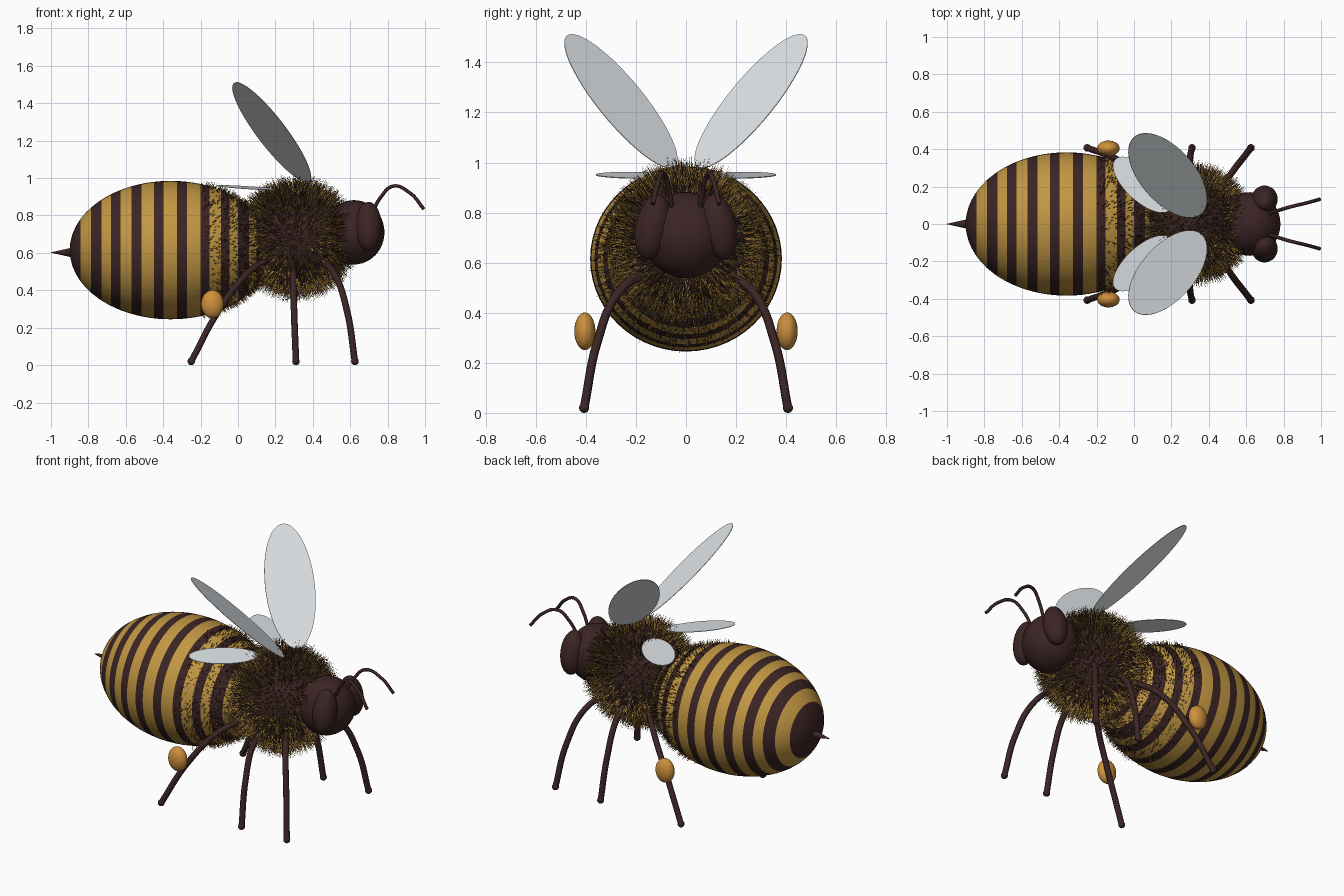
import bpy, bmesh, math, random
from mathutils import Vector, Matrix

if "Cube" in bpy.data.objects:
    bpy.data.objects.remove(bpy.data.objects["Cube"])

random.seed(4)


def material(name, rgb):
    m = bpy.data.materials.new(name)
    m.diffuse_color = (*rgb, 1)
    m.use_nodes = True
    m.node_tree.nodes["Principled BSDF"].inputs["Base Color"].default_value = m.diffuse_color
    return m


BROWN = material("dark brown", (0.045, 0.018, 0.018))
YELLOW = material("honey yellow", (0.54, 0.31, 0.055))
ORANGE = material("pollen orange", (0.62, 0.28, 0.045))
WING = material("wing grey", (0.77, 0.81, 0.84))


def finish(bm, name, mats, smooth=True, recalc=True):
    if recalc:
        bmesh.ops.recalc_face_normals(bm, faces=bm.faces)
    for f in bm.faces:
        f.smooth = smooth
    me = bpy.data.meshes.new(name)
    bm.to_mesh(me)
    bm.free()
    for m in mats:
        me.materials.append(m)
    ob = bpy.data.objects.new(name, me)
    bpy.context.collection.objects.link(ob)
    return ob


def ellipsoid(name, centre, radii, mat, tilt=0):
    bm = bmesh.new()
    bmesh.ops.create_uvsphere(bm, u_segments=40, v_segments=24, radius=1)
    bm.transform(Matrix.Translation(centre) @ Matrix.Rotation(tilt, 4, 'X') @ Matrix.Diagonal((*radii, 1)))
    return finish(bm, name, [mat])


def tube(name, points, radius, mat):
    cu = bpy.data.curves.new(name, 'CURVE')
    cu.dimensions = '3D'
    cu.bevel_depth = radius
    cu.bevel_resolution = 3
    cu.use_fill_caps = True
    sp = cu.splines.new('BEZIER')
    sp.bezier_points.add(len(points) - 1)
    for bp, p in zip(sp.bezier_points, points):
        bp.co = p
        bp.handle_left_type = bp.handle_right_type = 'AUTO'
    cu.materials.append(mat)
    ob = bpy.data.objects.new(name, cu)
    bpy.context.collection.objects.link(ob)
    bpy.ops.object.select_all(action='DESELECT')
    ob.select_set(True)
    bpy.context.view_layer.objects.active = ob
    bpy.ops.object.convert(target='MESH')
    return ob


def fuzz(name, centre, radii, count, length, keep, lean=Vector((0, 0, 0)), yellow=0.55, width=0.0028):
    # thin three-sided spikes growing out of an ellipsoid
    bm = bmesh.new()
    made = 0
    while made < count:
        d = Vector([random.gauss(0, 1) for _ in range(3)]).normalized()
        p = Vector(centre) + Vector([a * b for a, b in zip(d, radii)])
        if not keep(p):
            continue
        made += 1
        n = Vector([a / b for a, b in zip(d, radii)]).normalized()
        jitter = Vector([random.uniform(-0.25, 0.25) for _ in range(3)])
        h = (n + jitter + lean).normalized()
        u = h.orthogonal().normalized()
        v = h.cross(u)
        root = p - n * 0.006
        ring = [bm.verts.new(root + (u * math.cos(t) + v * math.sin(t)) * width)
                for t in (0, 2.094, 4.189)]
        tip = bm.verts.new(root + h * length * random.uniform(0.6, 1.2))
        idx = 1 if random.random() < yellow else 0
        for i in range(3):
            bm.faces.new((ring[i], ring[(i + 1) % 3], tip)).material_index = idx
    return finish(bm, name, [BROWN, YELLOW], smooth=False, recalc=False)


# Striped abdomen: rings lie on the stripe edges
AC, AR = Vector((-0.36, 0, 0.615)), Vector((0.54, 0.383, 0.37))
DARK = [(-0.9, -0.843), (-0.785, -0.73), (-0.68, -0.627), (-0.57, -0.517), (-0.45, -0.397),
        (-0.325, -0.272), (-0.2, -0.152), (-0.09, -0.045), (0.0, 0.06), (0.1, 0.18)]
xs = {e for band in DARK for e in band}
xs |= {AC.x - AR.x * math.cos(math.pi * i / 28) for i in range(1, 28)}
xs = sorted(x for x in xs if AC.x - AR.x + 0.001 < x < AC.x + AR.x - 0.001)
bm = bmesh.new()
SEG = 56
rings = []
for x in xs:
    r = math.sqrt(1 - ((x - AC.x) / AR.x) ** 2)
    rings.append([bm.verts.new((x, AR.y * r * math.cos(2 * math.pi * k / SEG),
                                AC.z + AR.z * r * math.sin(2 * math.pi * k / SEG))) for k in range(SEG)])
for a, b in zip(rings, rings[1:]):
    for k in range(SEG):
        bm.faces.new((a[k], a[(k + 1) % SEG], b[(k + 1) % SEG], b[k]))
for ring, sx in ((rings[0], -1), (rings[-1], 1)):
    pole = bm.verts.new((AC.x + sx * AR.x, 0, AC.z))
    for k in range(SEG):
        bm.faces.new((ring[k], ring[(k + 1) % SEG], pole))
for f in bm.faces:
    x = f.calc_center_median().x
    f.material_index = 0 if any(a <= x <= b for a, b in DARK) else 1
finish(bm, "abdomen", [BROWN, YELLOW])

# Stinger
bm = bmesh.new()
bmesh.ops.create_cone(bm, cap_ends=True, segments=16, radius1=0.03, radius2=0.001, depth=0.13)
bm.transform(Matrix.Translation((-0.935, 0, 0.602)) @ Matrix.Rotation(-math.pi / 2, 4, 'Y'))
finish(bm, "stinger", [BROWN])

# Thorax and front of the abdomen with fuzz
TC, TR = (0.31, 0, 0.677), (0.27, 0.265, 0.268)
ellipsoid("thorax", TC, TR, BROWN)
fuzz("thorax_fuzz", TC, TR, 7500, 0.082, lambda p: True, yellow=0.65)
fuzz("abdomen_fuzz", AC, AR, 2800, 0.035,
     lambda p: p.x > -0.2 + 0.25 * random.random() ** 2, Vector((0.2, 0, 0)), 0.5)

# Head
ellipsoid("head", (0.62, 0, 0.71), (0.163, 0.17, 0.172), BROWN)


# Wing outline given by its two half-axis vectors
def wing(name, centre, a, b, s):
    flip = Vector((1, s, 1))
    c, a, b = (Vector(v) * flip for v in (centre, a, b))
    n = a.cross(b).normalized()
    m = Matrix((a, b, n)).transposed().to_4x4()
    m.translation = c
    bm = bmesh.new()
    bmesh.ops.create_cone(bm, cap_ends=True, segments=48, radius1=1, radius2=1, depth=0.003)
    bm.transform(m)
    finish(bm, name, [WING], smooth=False)


# Hip, knee and foot points for each leg on one side
LEGS = {
    "front": [(0.44, 0.15, 0.57), (0.52, 0.27, 0.48), (0.585, 0.355, 0.28), (0.625, 0.407, 0.02)],
    "middle": [(0.295, 0.15, 0.57), (0.295, 0.27, 0.48), (0.30, 0.355, 0.28), (0.31, 0.407, 0.02)],
    "hind": [(0.16, 0.15, 0.57), (0.04, 0.27, 0.48), (-0.11, 0.355, 0.28), (-0.25, 0.407, 0.02)],
}

# Paired parts
for s, side in ((1, "left"), (-1, "right")):
    ellipsoid(f"{side}_eye", (0.698, s * 0.132, 0.742), (0.07, 0.07, 0.132), BROWN, s * 0.2)
    wing(f"{side}_forewing", (0.18, 0.26, 1.245), (-0.185, 0.20, 0.267), (0.10, 0.105, -0.009), s)
    wing(f"{side}_hindwing", (0.045, 0.21, 0.949), (-0.146, 0.135, 0.007), (0.06, 0.065, -0.01), s)
    antenna = [(0.72, 0.055, 0.82), (0.765, 0.07, 0.90), (0.83, 0.09, 0.957), (0.92, 0.112, 0.92), (0.993, 0.132, 0.835)]
    tube(f"{side}_antenna", [(x, s * y, z) for x, y, z in antenna], 0.0095, BROWN)
    for leg, pts in LEGS.items():
        pts = [(x, s * y, z) for x, y, z in pts]
        tube(f"{side}_{leg}_leg", pts, 0.0175, BROWN)
        ellipsoid(f"{side}_{leg}_foot", pts[-1], (0.02, 0.02, 0.02), BROWN)
    ellipsoid(f"{side}_pollen_basket", (-0.137, s * 0.404, 0.326), (0.06, 0.042, 0.075), ORANGE)
